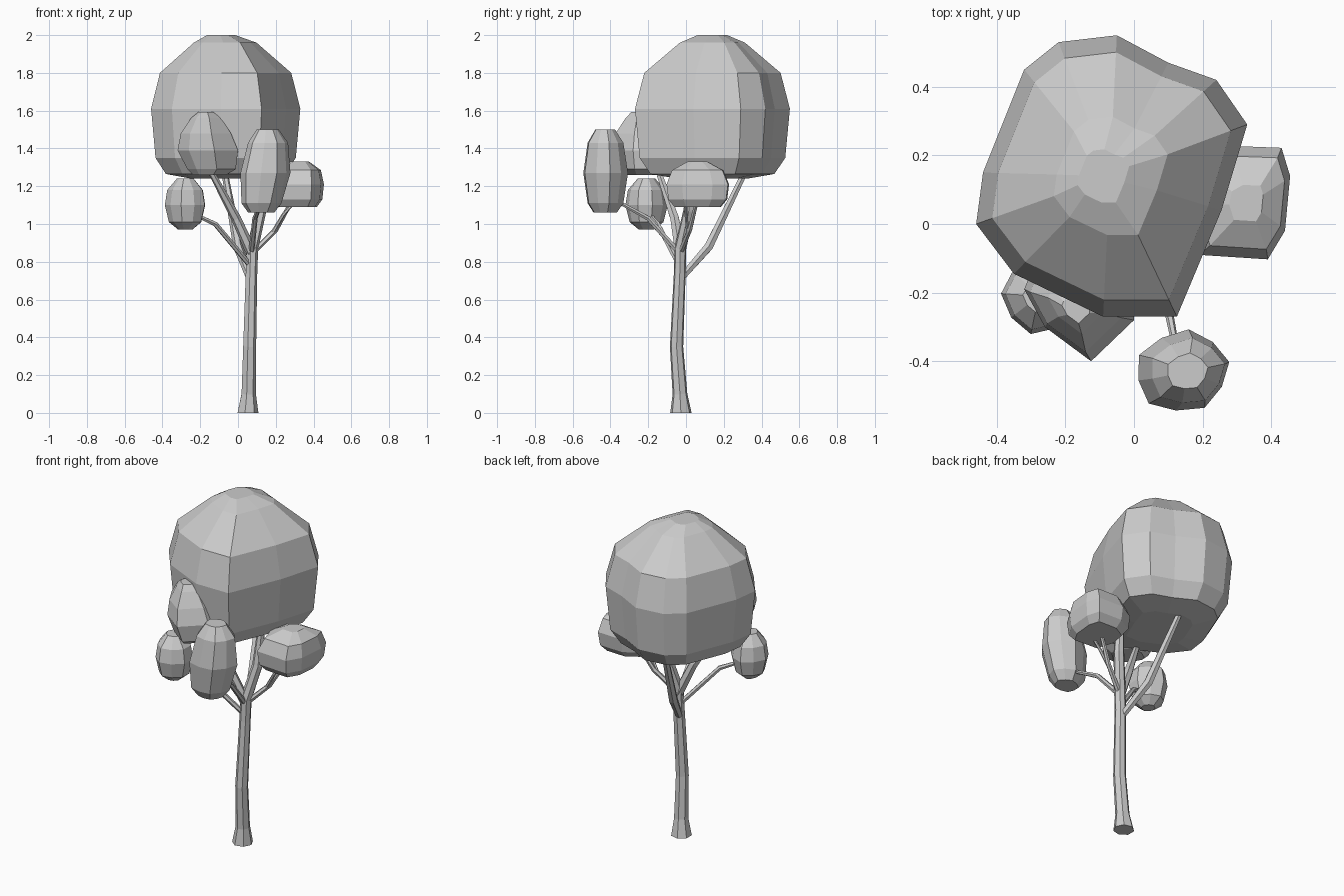
import bpy, bmesh, math
from mathutils import Vector

if "Cube" in bpy.data.objects:
    bpy.data.objects.remove(bpy.data.objects["Cube"])


def loft(name, rings):
    """Skin a list of equal-length rings, closing both ends."""
    bm = bmesh.new()
    loops = [[bm.verts.new(p) for p in ring] for ring in rings]
    n = len(loops[0])
    for a, b in zip(loops, loops[1:]):
        for i in range(n):
            j = (i + 1) % n
            bm.faces.new((a[i], a[j], b[j], b[i]))
    for loop in (loops[0], loops[-1]):
        f = bm.faces.new(loop)
        bmesh.ops.poke(bm, faces=[f])
    bmesh.ops.recalc_face_normals(bm, faces=bm.faces[:])
    me = bpy.data.meshes.new(name)
    bm.to_mesh(me)
    bm.free()
    ob = bpy.data.objects.new(name, me)
    bpy.context.collection.objects.link(ob)
    return ob


def clump(name, outline, centre, levels):
    """Foliage: top-view outline scaled about a centre; levels = (z, scale, dx, dy)."""
    cx, cy = centre
    loft(name, [[(cx + dx + (x - cx) * s, cy + dy + (y - cy) * s, z)
                 for x, y in outline] for z, s, dx, dy in levels])


def oval(cx, cy, rx, ry, n, turn=0, wave=0.04):
    pts = []
    for i in range(n):
        a = 2 * math.pi * i / n
        k = 1 + wave * (-1) ** i
        x, y = rx * k * math.cos(a), ry * k * math.sin(a)
        pts.append((cx + x * math.cos(turn) - y * math.sin(turn),
                    cy + x * math.sin(turn) + y * math.cos(turn)))
    return pts


def limb(name, path, sides=6):
    """Tapered branch through (x, y, z, radius) points."""
    pts = [Vector(p[:3]) for p in path]
    rings = []
    for i, p in enumerate(pts):
        d = (pts[min(i + 1, len(pts) - 1)] - pts[max(i - 1, 0)]).normalized()
        if i == 0 and p.z == 0:
            d = Vector((0, 0, 1))
        u = (Vector((1, 0, 0)) - d * d.x).normalized()
        v = d.cross(u)
        r = path[i][3]
        rings.append([p + r * (u * math.cos(2 * math.pi * k / sides)
                               + v * math.sin(2 * math.pi * k / sides))
                      for k in range(sides)])
    loft(name, rings)


# Trunk
limb("trunk", [(.05, -.027, 0, .058), (.055, -.032, .1, .04), (.06, -.05, .35, .036),
               (.07, -.033, .74, .032), (.075, -.03, .87, .032),
               (.12, .015, 1.07, .03), (.13, .04, 1.3, .02)], 7)

# Branches
limb("back_branch", [(.06, -.02, .72, .02), (.0, .12, .88, .026), (-.07, .31, 1.27, .017)])
limb("upper_left_branch", [(.075, -.03, .84, .03), (-.01, -.06, 1.03, .026),
                           (-.15, -.15, 1.29, .016)])
limb("lower_left_branch", [(.065, -.035, .78, .015), (-.12, -.15, 1.0, .014),
                           (-.25, -.2, 1.06, .01)])
limb("front_branch", [(.07, -.03, .84, .016), (.09, -.2, 1.03, .014),
                      (.13, -.4, 1.14, .009)])
limb("right_branch", [(.08, -.03, .85, .016), (.2, .02, .97, .014),
                      (.29, .06, 1.13, .01)])
limb("right_twig", [(.18, .01, .95, .01), (.24, .0, 1.05, .009), (.31, .0, 1.13, .008)])

# Main canopy
clump("main_canopy",
      [(.33, .29), (.24, .42), (.1, .47), (-.05, .55), (-.22, .53), (-.32, .45),
       (-.44, .15), (-.46, 0), (-.35, -.145), (-.09, -.27), (.125, -.27), (.255, .04)],
      (-.07, .14),
      [(1.24, .45, 0, 0), (1.265, .8, 0, 0), (1.35, .94, 0, 0), (1.61, 1, 0, 0),
       (1.8, .88, 0, 0), (1.96, .42, 0, 0), (2.0, .19, -.02, 0)])

# Front clump
clump("front_clump", oval(.14, -.43, .135, .118, 10, .2), (.14, -.43),
      [(1.06, .52, -.02, 0), (1.11, .8, -.02, 0), (1.27, 1, 0, 0),
       (1.43, .8, .015, 0), (1.5, .44, .015, 0)])

# Right clump
clump("right_clump",
      [(.455, .14), (.43, .222), (.27, .228), (.17, .17), (.145, .05), (.19, -.09),
       (.39, -.103), (.44, -.02)], (.31, .06),
      [(1.09, .74, 0, 0), (1.13, .94, 0, 0), (1.21, 1, 0, 0),
       (1.285, .82, .01, 0), (1.33, .32, .02, 0)])

# Upper left clump
clump("upper_left_clump",
      [(.0, -.28), (.0, -.17), (-.09, -.09), (-.22, -.09), (-.3, -.14), (-.32, -.19),
       (-.26, -.3), (-.125, -.4)], (-.16, -.24),
      [(1.26, .55, .01, 0), (1.29, .8, .02, 0), (1.39, 1, 0, 0),
       (1.48, .83, -.01, 0), (1.56, .5, -.01, 0), (1.592, .25, -.01, -.01)])

# Lower left clump
clump("lower_left_clump", oval(-.278, -.21, .105, .11, 9, .3), (-.278, -.21),
      [(.97, .35, 0, 0), (1.01, .8, 0, 0), (1.1, 1, 0, 0),
       (1.18, .88, 0, 0), (1.24, .42, 0, 0)])
